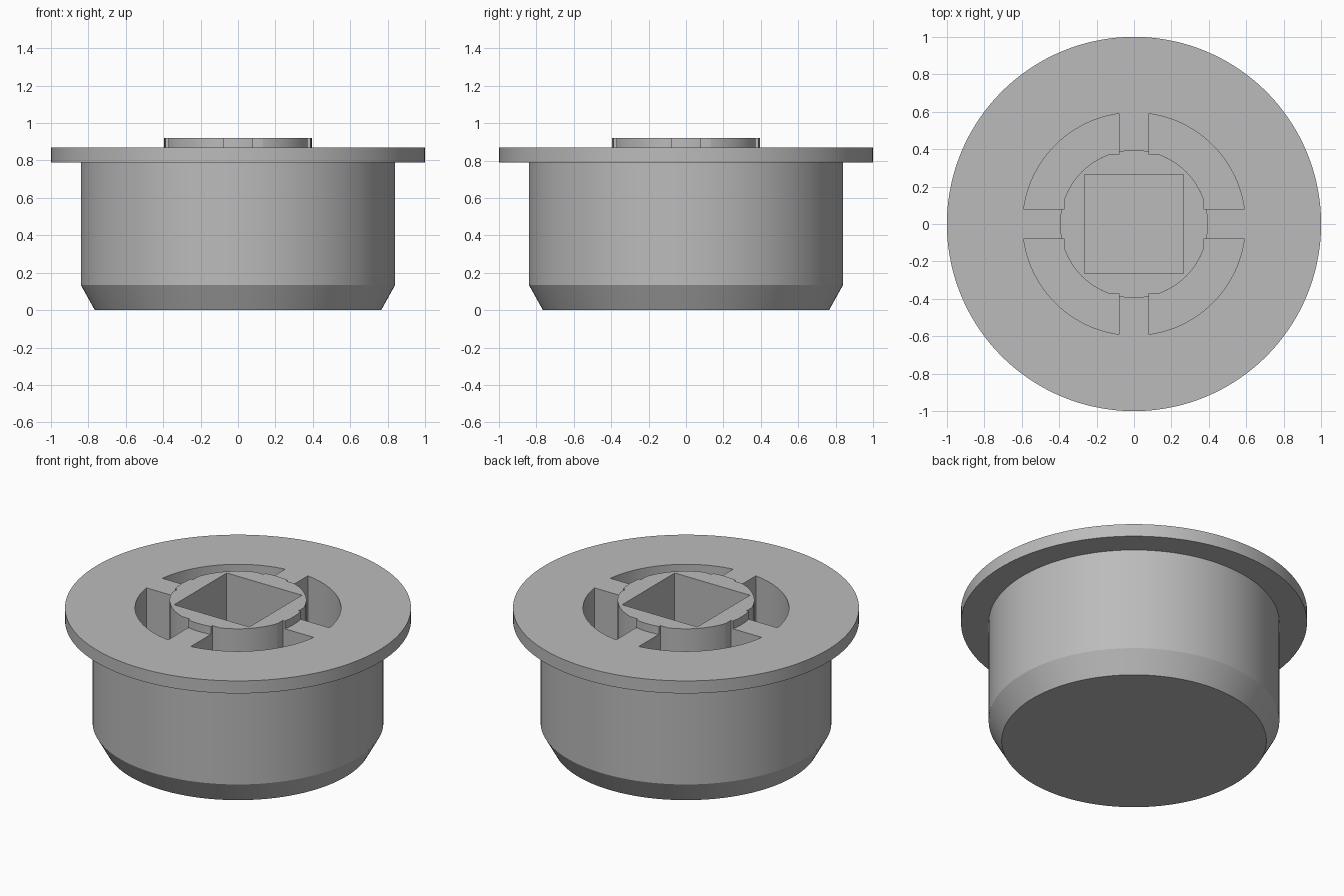
import bpy, bmesh, math
from math import cos, sin, radians

cube = bpy.data.objects.get("Cube")
if cube:
    bpy.data.objects.remove(cube, do_unlink=True)

grey = bpy.data.materials.new("plain grey")
grey.use_nodes = True
colour = (0.5, 0.5, 0.5, 1)
grey.diffuse_color = colour
grey.node_tree.nodes["Principled BSDF"].inputs["Base Color"].default_value = colour

TOP, RIM_Z, SEGMENTS = 0.92, 0.87, 144
BOSS_R, POCKET_R, RIB, FLAT = 0.395, 0.595, 0.08, 0.372


def make_object(name, bm):
    bmesh.ops.recalc_face_normals(bm, faces=bm.faces)
    mesh = bpy.data.meshes.new(name)
    bm.to_mesh(mesh)
    bm.free()
    obj = bpy.data.objects.new(name, mesh)
    bpy.context.collection.objects.link(obj)
    mesh.materials.append(grey)
    return obj


def revolve(name, profile):
    """Closed solid turned around z from an (r, z) outline."""
    bm = bmesh.new()
    rings = [[bm.verts.new((r * cos(math.tau * i / SEGMENTS),
                            r * sin(math.tau * i / SEGMENTS), z))
              for i in range(SEGMENTS)] for r, z in profile]
    for low, high in zip(rings, rings[1:]):
        for i in range(SEGMENTS):
            j = (i + 1) % SEGMENTS
            bm.faces.new((low[i], low[j], high[j], high[i]))
    bm.faces.new(rings[0])
    bm.faces.new(rings[-1])
    return make_object(name, bm)


def add_prism(bm, outline, low, high):
    face = bm.faces.new([bm.verts.new((x, y, low)) for x, y in outline])
    top = bmesh.ops.extrude_face_region(bm, geom=[face])["geom"]
    bmesh.ops.translate(bm, vec=(0, 0, high - low),
                        verts=[v for v in top if isinstance(v, bmesh.types.BMVert)])


def arc(radius, start, end, steps=24):
    return [(radius * cos(start + (end - start) * i / steps),
             radius * sin(start + (end - start) * i / steps)) for i in range(steps + 1)]


# Plug: chamfered body, wide flange and raised centre boss
plug = revolve("plug_body", [(0.765, 0), (0.84, 0.135), (0.84, 0.79), (1, 0.79),
                             (1, RIM_Z), (BOSS_R, RIM_Z), (BOSS_R, TOP)])

# Four curved pockets, separated by ribs, with small flats beside each rib
outer = math.asin(RIB / POCKET_R)
inner = math.acos(FLAT / BOSS_R)
quarter = (arc(POCKET_R, outer, radians(90) - outer) + [(RIB, FLAT)]
           + arc(BOSS_R, radians(90) - inner, inner) + [(FLAT, RIB)])
bm = bmesh.new()
for k in range(4):
    c, s = round(cos(k * math.pi / 2)), round(sin(k * math.pi / 2))
    add_prism(bm, [(c * x - s * y, s * x + c * y) for x, y in quarter], 0.14, 1.1)

# Square socket in the boss
h = 0.265
add_prism(bm, [(-h, -h), (h, -h), (h, h), (-h, h)], 0.14, 1.1)
cutter = make_object("recess_cutter", bm)
cutter.hide_render = True

# Cut the recesses, then discard the cutter
cut = plug.modifiers.new("recesses", "BOOLEAN")
cut.object = cutter
cut.solver = "EXACT"
bpy.ops.object.select_all(action="DESELECT")
bpy.context.view_layer.objects.active = plug
plug.select_set(True)
bpy.ops.object.modifier_apply(modifier=cut.name)
bpy.data.objects.remove(cutter, do_unlink=True)
bpy.ops.object.shade_smooth_by_angle(angle=radians(25))
